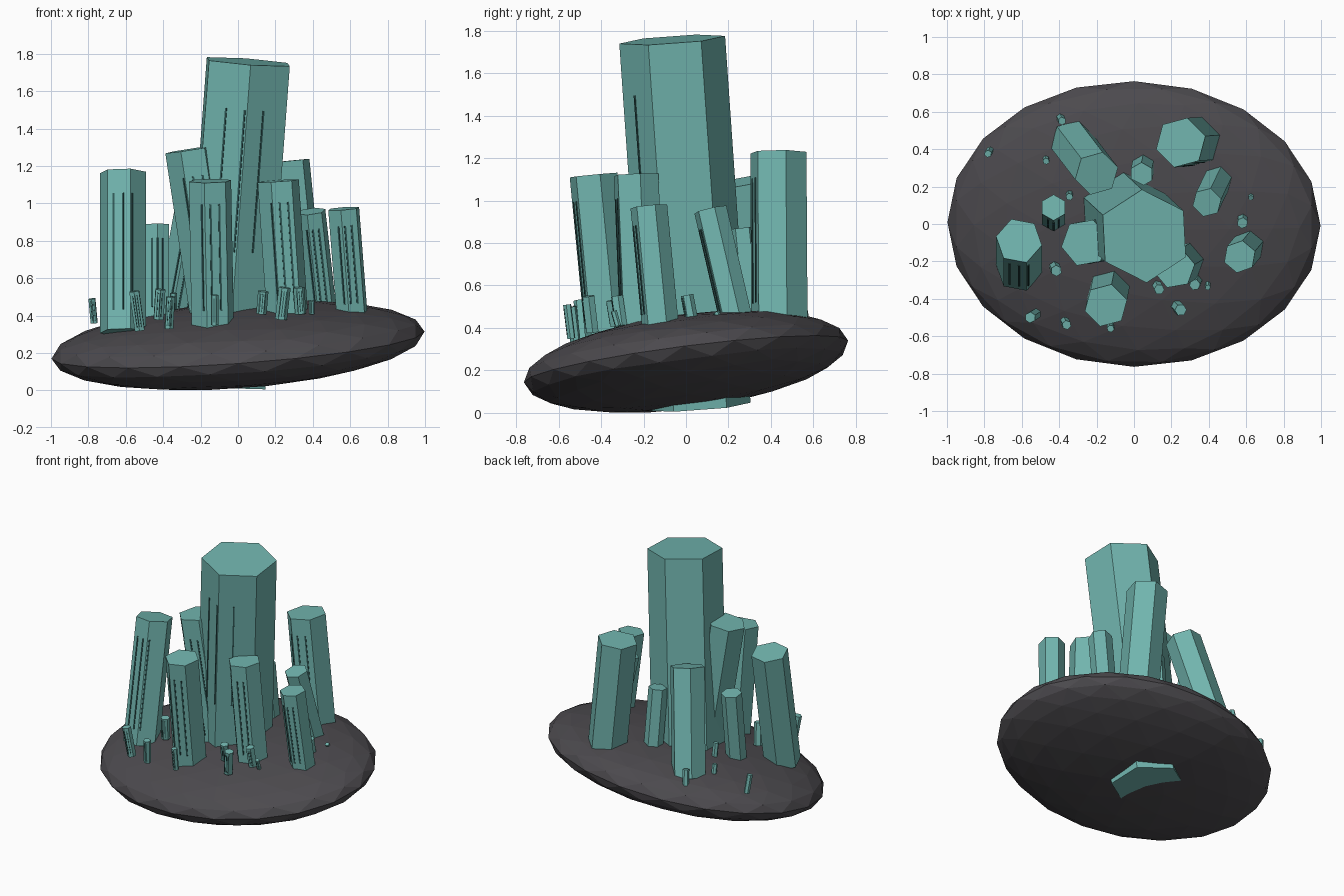
import bpy, bmesh, math
from mathutils import Vector, Matrix

if "Cube" in bpy.data.objects:
    bpy.data.objects.remove(bpy.data.objects["Cube"])


def material(name, rgb):
    m = bpy.data.materials.new(name)
    m.diffuse_color = (*rgb, 1)
    m.use_nodes = True
    m.node_tree.nodes["Principled BSDF"].inputs["Base Color"].default_value = m.diffuse_color
    return m


ROCK = material("dark rock", (0.072, 0.068, 0.076))
TEAL = material("teal crystal", (0.165, 0.46, 0.425))
GROOVE = material("dark teal groove", (0.03, 0.10, 0.095))


def finish(name, bm, *mats):
    mesh = bpy.data.meshes.new(name)
    bm.to_mesh(mesh)
    bm.free()
    for m in mats:
        mesh.materials.append(m)
    obj = bpy.data.objects.new(name, mesh)
    bpy.context.collection.objects.link(obj)
    return obj


# rock: flattened, tilted low-poly ball
bm = bmesh.new()
bmesh.ops.create_icosphere(bm, subdivisions=3, radius=1)
tilt = Matrix.Rotation(math.asin(0.128), 4, 'X') @ Matrix.Rotation(-math.asin(0.073), 4, 'Y')
bm.transform(Matrix.Translation((0, 0, 0.242)) @ tilt @ Matrix.Diagonal((1.0, 0.77, 0.212, 1)))
finish("rock_base", bm, ROCK)


def crystal(name, base, top, r, phase, lo, hi):
    """Six-sided prism from base to top, with three thin grooves on its front."""
    base, top = Vector(base), Vector(top)
    axis = top - base
    length = axis.length
    place = Matrix.Translation(base) @ Vector((0, 0, 1)).rotation_difference(axis).to_matrix().to_4x4()
    bm = bmesh.new()
    corners = [Vector((r * math.cos(a), r * math.sin(a), 0))
               for a in (math.radians(phase + 60 * k) for k in range(6))]
    floor = bm.faces.new([bm.verts.new(c) for c in corners])
    side = bmesh.ops.extrude_face_region(bm, geom=[floor], use_keep_orig=True)
    bmesh.ops.translate(bm, verts=[v for v in side["geom"] if isinstance(v, bmesh.types.BMVert)],
                        vec=(0, 0, length))
    bmesh.ops.recalc_face_normals(bm, faces=bm.faces[:])
    # grooves: thin bars lying on the front facets
    for gx in (-0.4 * r, 0.0, 0.4 * r):
        for k in range(6):
            p, q = corners[k], corners[(k + 1) % 6]
            if q.x > p.x and p.x <= gx < q.x:
                t = (gx - p.x) / (q.x - p.x)
                spot = p.lerp(q, t)
                turn = math.atan2(q.y - p.y, q.x - p.x)
                m = (Matrix.Translation((spot.x, spot.y, length * (lo + hi) / 2))
                     @ Matrix.Rotation(turn, 4, 'Z')
                     @ Matrix.Diagonal((min(0.010, r * 0.15), min(0.008, r * 0.12), length * (hi - lo), 1)))
                cube = bmesh.ops.create_cube(bm, size=1, matrix=m)
                for f in {f for v in cube["verts"] for f in v.link_faces}:
                    f.material_index = 1
    bm.transform(place)
    finish(name, bm, TEAL, GROOVE)


# large crystals: base, top, radius, facet turn
crystal("main_crystal", (-0.075, 0.055, 0.03), (0.055, -0.065, 1.757), 0.25, 33, 0.42, 0.86)
LARGE = [
    ((-0.615, -0.24, 0.31), (-0.615, -0.09, 1.165), 0.125, -11),
    ((-0.43, 0.03, 0.38), (-0.43, 0.088, 0.885), 0.07, 30),
    ((-0.12, -0.07, 0.35), (-0.262, -0.10, 1.287), 0.13, 10),
    ((-0.33, 0.44, 0.38), (-0.20, 0.27, 1.09), 0.12, 15),
    ((-0.135, -0.36, 0.34), (-0.15, -0.435, 1.12), 0.117, 15),
    ((0.265, -0.205, 0.38), (0.215, -0.235, 1.12), 0.112, 10),
    ((0.45, 0.24, 0.42), (0.39, 0.115, 0.957), 0.08, 15),
    ((0.61, -0.12, 0.40), (0.565, -0.175, 0.972), 0.088, 20),
    ((0.33, 0.44, 0.42), (0.25, 0.435, 1.225), 0.137, 15),
    ((0.05, 0.31, 0.42), (0.04, 0.265, 0.87), 0.065, 30),
]
for i, (b, t, r, ph) in enumerate(LARGE):
    crystal(f"crystal_{i + 1}", b, t, r, ph, 0.12, 0.85)

# small shards: x, y, bottom, top, radius, lean in x
SHARDS = [
    (-0.775, 0.385, 0.36, 0.49, 0.020, -0.012), (-0.54, -0.49, 0.32, 0.53, 0.030, -0.03),
    (-0.42, -0.24, 0.38, 0.54, 0.030, 0.01), (-0.365, -0.53, 0.33, 0.50, 0.025, 0.01),
    (-0.125, -0.55, 0.35, 0.51, 0.020, 0.0), (0.13, -0.34, 0.41, 0.53, 0.028, 0.01),
    (0.24, -0.45, 0.38, 0.55, 0.032, 0.02), (0.33, -0.315, 0.41, 0.55, 0.030, -0.01),
    (0.395, -0.33, 0.41, 0.48, 0.015, 0.0), (0.58, 0.015, 0.45, 0.555, 0.030, 0.0),
    (0.625, 0.15, 0.44, 0.475, 0.015, 0.0), (-0.39, 0.56, 0.37, 0.49, 0.022, 0.01),
    (-0.47, 0.345, 0.37, 0.47, 0.018, 0.0), (-0.345, 0.155, 0.40, 0.52, 0.020, 0.0),
]
for i, (x, y, z0, z1, r, lean) in enumerate(SHARDS):
    crystal(f"shard_{i + 1}", (x - lean / 2, y + 0.01, z0), (x + lean / 2, y - 0.01, z1), r, 20 + 7 * i, 0.1, 0.9)
